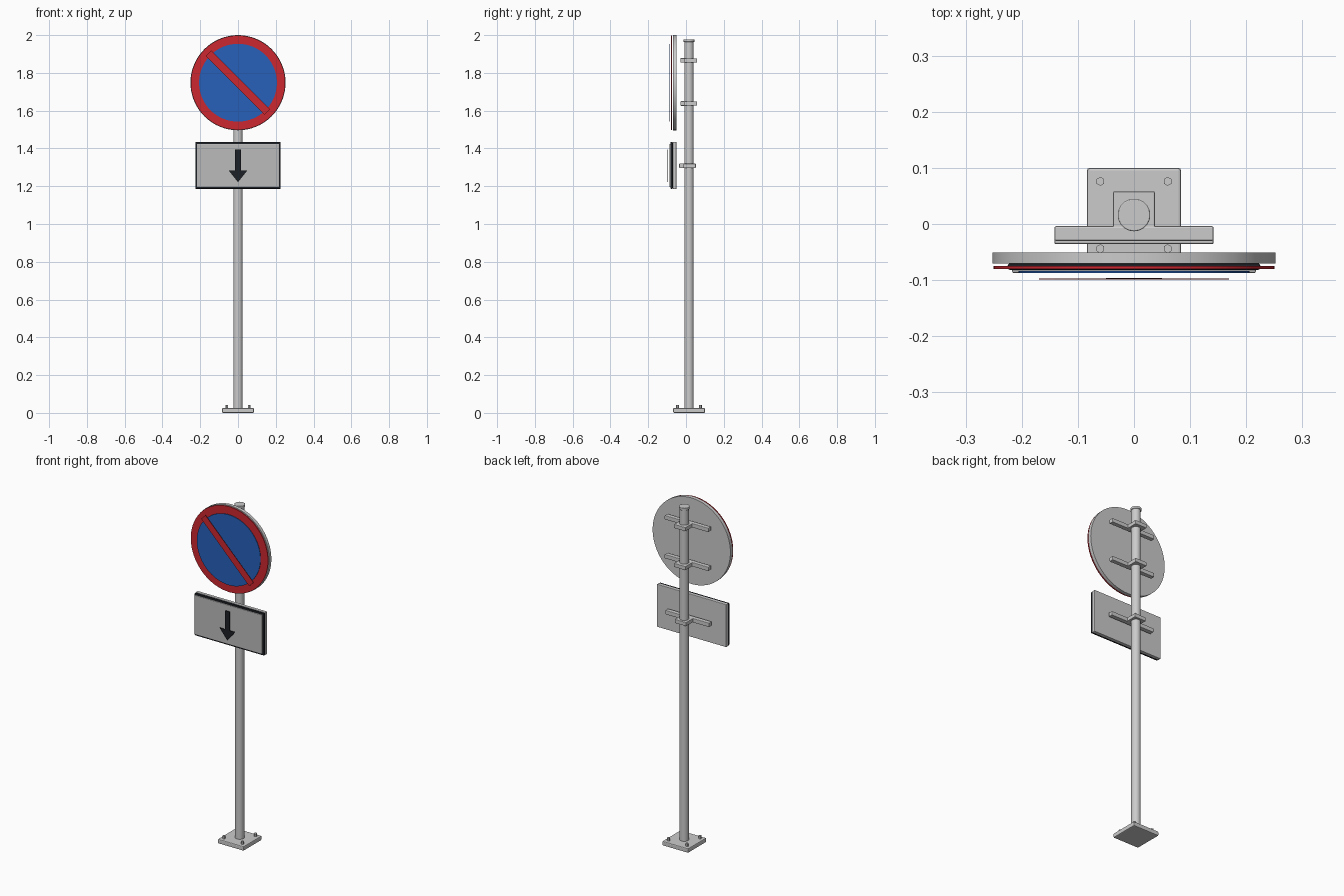
import bpy, bmesh, math
from mathutils import Matrix, Vector

if "Cube" in bpy.data.objects:
    bpy.data.objects.remove(bpy.data.objects["Cube"])

PY = 0.016          # y of the pole axis
DISC_Z = 1.748      # centre of the round sign
PLATE_Z = 1.31      # centre of the lower plate


def material(name, rgb):
    m = bpy.data.materials.new(name)
    m.diffuse_color = (*rgb, 1)
    m.use_nodes = True
    m.node_tree.nodes["Principled BSDF"].inputs["Base Color"].default_value = m.diffuse_color
    return m


RED = material("red", (0.60, 0.02, 0.03))
BLUE = material("blue", (0.02, 0.12, 0.50))
BLACK = material("black", (0.012, 0.014, 0.018))
WHITE = material("pale_grey", (0.50, 0.50, 0.50))


def finish(name, bm, mat=None, bevel=0, smooth=False):
    bmesh.ops.recalc_face_normals(bm, faces=bm.faces)
    me = bpy.data.meshes.new(name)
    bm.to_mesh(me)
    bm.free()
    ob = bpy.data.objects.new(name, me)
    bpy.context.collection.objects.link(ob)
    if mat:
        me.materials.append(mat)
    if bevel:
        b = ob.modifiers.new("bevel", 'BEVEL')
        b.width, b.segments = bevel, 2
    if smooth:
        bpy.ops.object.select_all(action='DESELECT')
        bpy.context.view_layer.objects.active = ob
        ob.select_set(True)
        bpy.ops.object.shade_smooth_by_angle(angle=math.radians(30))
    return ob


def box(name, x, y, z, mat=None, bevel=0):
    """Box from (min, max) ranges."""
    bm = bmesh.new()
    size = [r[1] - r[0] for r in (x, y, z)]
    mid = [(r[1] + r[0]) / 2 for r in (x, y, z)]
    bmesh.ops.create_cube(bm, size=1, matrix=Matrix.Translation(mid) @ Matrix.Diagonal((*size, 1)))
    return finish(name, bm, mat, bevel)


def cylinder(name, r, lo, hi, x=0, y=0, z=0, axis='Z', sides=32, mat=None, bevel=0, smooth=True):
    """Cylinder from lo to hi along z or y."""
    bm = bmesh.new()
    mid = (lo + hi) / 2
    if axis == 'Z':
        m = Matrix.Translation((x, y, mid))
    else:
        m = Matrix.Translation((x, mid, z)) @ Matrix.Rotation(math.pi / 2, 4, 'X')
    bmesh.ops.create_cone(bm, cap_ends=True, segments=sides, radius1=r, radius2=r,
                          depth=hi - lo, matrix=m)
    return finish(name, bm, mat, bevel, smooth)


def prism(name, points, y0, y1, mat):
    """Flat x-z outline extruded along y."""
    bm = bmesh.new()
    f = bm.faces.new([bm.verts.new((px, y0, pz)) for px, pz in points])
    ext = bmesh.ops.extrude_face_region(bm, geom=[f])
    verts = [v for v in ext["geom"] if isinstance(v, bmesh.types.BMVert)]
    bmesh.ops.translate(bm, verts=verts, vec=(0, y1 - y0, 0))
    return finish(name, bm, mat)


# Base plate with four hex bolts
box("base_plate", (-0.084, 0.084), (PY - 0.084, PY + 0.084), (0, 0.026), bevel=0.005)
for i, (sx, sy) in enumerate([(-1, -1), (1, -1), (1, 1), (-1, 1)]):
    cylinder(f"anchor_bolt_{i + 1}", 0.008, 0.02, 0.043, sx * 0.06, PY + sy * 0.06,
             sides=6, smooth=False)

# Pole and its cap
cylinder("pole", 0.025, 0.02, 1.968, y=PY)
cylinder("pole_cap", 0.029, 1.964, 1.978, y=PY, bevel=0.002)

# Clamps and crossbars
for i, (z, shift) in enumerate([(1.866, 0), (1.638, 0), (1.308, -0.006)]):
    box(f"crossbar_{i + 1}", (-0.142, 0.142), (-0.03 + shift, -0.004 + shift),
        (z - 0.012, z + 0.012), bevel=0.003)
    box(f"clamp_{i + 1}", (-0.037, 0.037), (-0.028 + shift, 0.058 + shift),
        (z - 0.011, z + 0.011), bevel=0.002)

# Round sign: backing, red disc, blue disc
cylinder("disc_backing", 0.252, -0.07, -0.051, z=DISC_Z, axis='Y', sides=64)
cylinder("red_rim", 0.250, -0.080, -0.075, z=DISC_Z, axis='Y', sides=64, mat=RED)
cylinder("blue_face", 0.206, -0.087, -0.084, z=DISC_Z, axis='Y', sides=64, mat=BLUE)

# Diagonal red bar, top left to bottom right
rot = Matrix.Rotation(-math.pi / 4, 2)
corners = [(-0.22, -0.02), (0.22, -0.02), (0.22, 0.02), (-0.22, 0.02)]
bar = [rot @ Vector(c) + Vector((0, DISC_Z)) for c in corners]
prism("diagonal_bar", [tuple(p) for p in bar], -0.099, -0.097, RED)

# Lower plate: backing, black border, pale face
box("plate_backing", (-0.225, 0.225), (-0.07, -0.051),
    (PLATE_Z - 0.125, PLATE_Z + 0.125), bevel=0.003)
box("plate_border", (-0.225, 0.225), (-0.082, -0.07),
    (PLATE_Z - 0.124, PLATE_Z + 0.124), BLACK, bevel=0.004)
box("plate_face", (-0.217, 0.217), (-0.087, -0.080),
    (PLATE_Z - 0.114, PLATE_Z + 0.114), WHITE, bevel=0.002)

# Down arrow
right = [(0.05, 1.284), (0.015, 1.284), (0.015, 1.394)]
left = [(-x, z) for x, z in reversed(right)]
prism("down_arrow", [(0, 1.222)] + right + left, -0.099, -0.096, BLACK)
